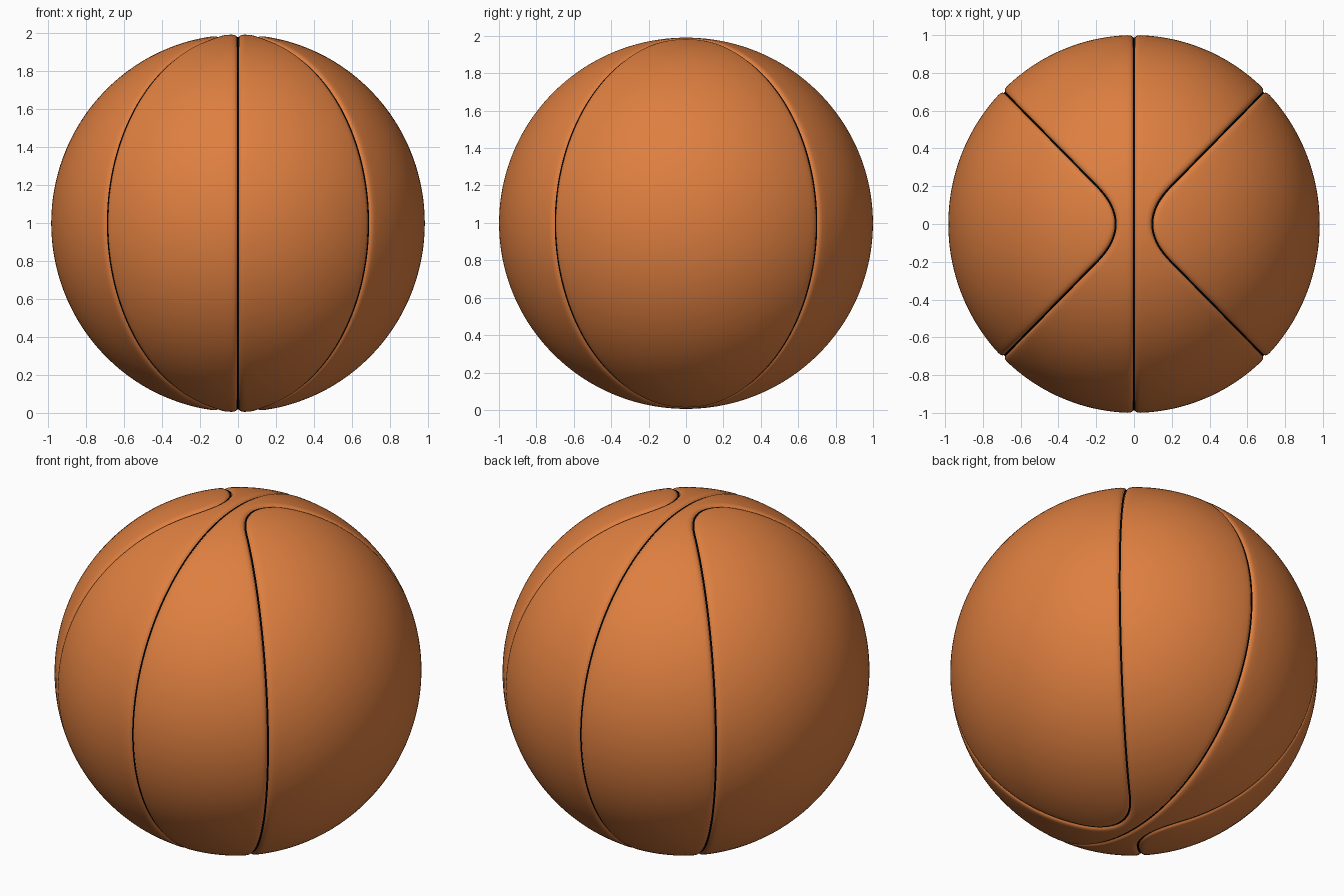
import bpy, bmesh, math
from mathutils import Vector

if "Cube" in bpy.data.objects:
    bpy.data.objects.remove(bpy.data.objects["Cube"])

N = 288                      # samples around each seam loop
SCALE = Vector((0.983, 1.0, 0.993))
# (distance from seam centre, depth below the surface)
GROOVE = [(0.0, 0.014), (0.0055, 0.013), (0.009, 0.007), (0.018, 0.002), (0.034, 0.0)]


def material(name, rgb):
    m = bpy.data.materials.new(name)
    m.diffuse_color = (*rgb, 1)
    m.use_nodes = True
    m.node_tree.nodes["Principled BSDF"].inputs["Base Color"].default_value = m.diffuse_color
    return m


ORANGE = material("orange_leather", (0.73, 0.212, 0.051))
BLACK = material("black_seam", (0.0, 0.0, 0.0))


def bend(y):
    """Plan shape of the curved seam: diagonals joined by a parabola."""
    y = abs(y)
    return y if y > 0.2 else 0.1 + y * y / 0.4


def loop_angle(a):
    """Angle from the middle seam out to the curved seam at angle a."""
    lo, hi = 0.0, math.pi / 2
    for _ in range(40):
        t = (lo + hi) / 2
        if math.sin(t) < bend(math.cos(t) * math.cos(a)):
            lo = t
        else:
            hi = t
    return lo


def point(a, t):
    return Vector((math.sin(t), math.cos(t) * math.cos(a), math.cos(t) * math.sin(a)))


def slant(a, t):
    """Widening needed where the curved seam runs obliquely."""
    e = 0.002
    tangent = (point(a + e, loop_angle(a + e)) - point(a - e, loop_angle(a - e))).normalized()
    across = (point(a, t + e) - point(a, t - e)).normalized()
    return 1 / max(0.5, tangent.cross(across).length)


def panel(name, side, kind):
    bm = bmesh.new()
    rows = []
    for i in range(N):
        a = 2 * math.pi * (i + 0.5) / N
        t1 = loop_angle(a)
        k = slant(a, t1)
        if kind == "band":       # middle seam to curved seam
            w0 = min(1, 0.48 * t1 / 0.034)
            w1 = min(k, 0.48 * t1 / 0.034)
            start = [(d * w0, h) for d, h in GROOVE]
            end = [(t1 - d * w1, h) for d, h in reversed(GROOVE)]
            s, e = start[-1][0], end[0][0]
            mid = [(s + (e - s) * j / 20, 0) for j in range(1, 20)]
            cols = start + mid + end
        else:                    # curved seam to the side pole
            start = [(t1 + d * k, h) for d, h in GROOVE]
            s = start[-1][0]
            mid = [(s + (math.pi / 2 - s) * j / 32, 0) for j in range(1, 33)]
            cols = start + mid
        row = []
        for t, h in cols:
            p = point(a, t) * (1 - h)
            row.append(bm.verts.new((side * p.x * SCALE.x, p.y * SCALE.y, p.z * SCALE.z)))
        rows.append(row)
    n = len(rows[0])
    for i in range(N):
        r, q = rows[i], rows[(i + 1) % N]
        for j in range(n - 1):
            f = bm.faces.new((r[j], q[j], q[j + 1], r[j + 1]))
            f.smooth = True
            # groove floor beside each seam is black
            f.material_index = int(j < 1 or (kind == "band" and j > n - 3))
    bmesh.ops.remove_doubles(bm, verts=bm.verts, dist=1e-5)
    bm.normal_update()
    flip = [f for f in bm.faces if f.normal.dot(f.calc_center_median()) < 0]
    bmesh.ops.reverse_faces(bm, faces=flip)
    me = bpy.data.meshes.new(name)
    bm.to_mesh(me)
    bm.free()
    me.materials.append(ORANGE)
    me.materials.append(BLACK)
    ob = bpy.data.objects.new(name, me)
    ob.location.z = 0.998
    bpy.context.collection.objects.link(ob)


# two side panels and two middle bands, mirrored about x = 0
for side, label in ((1, "right"), (-1, "left")):
    panel(label + "_side_panel", side, "oval")
    panel(label + "_middle_band", side, "band")
